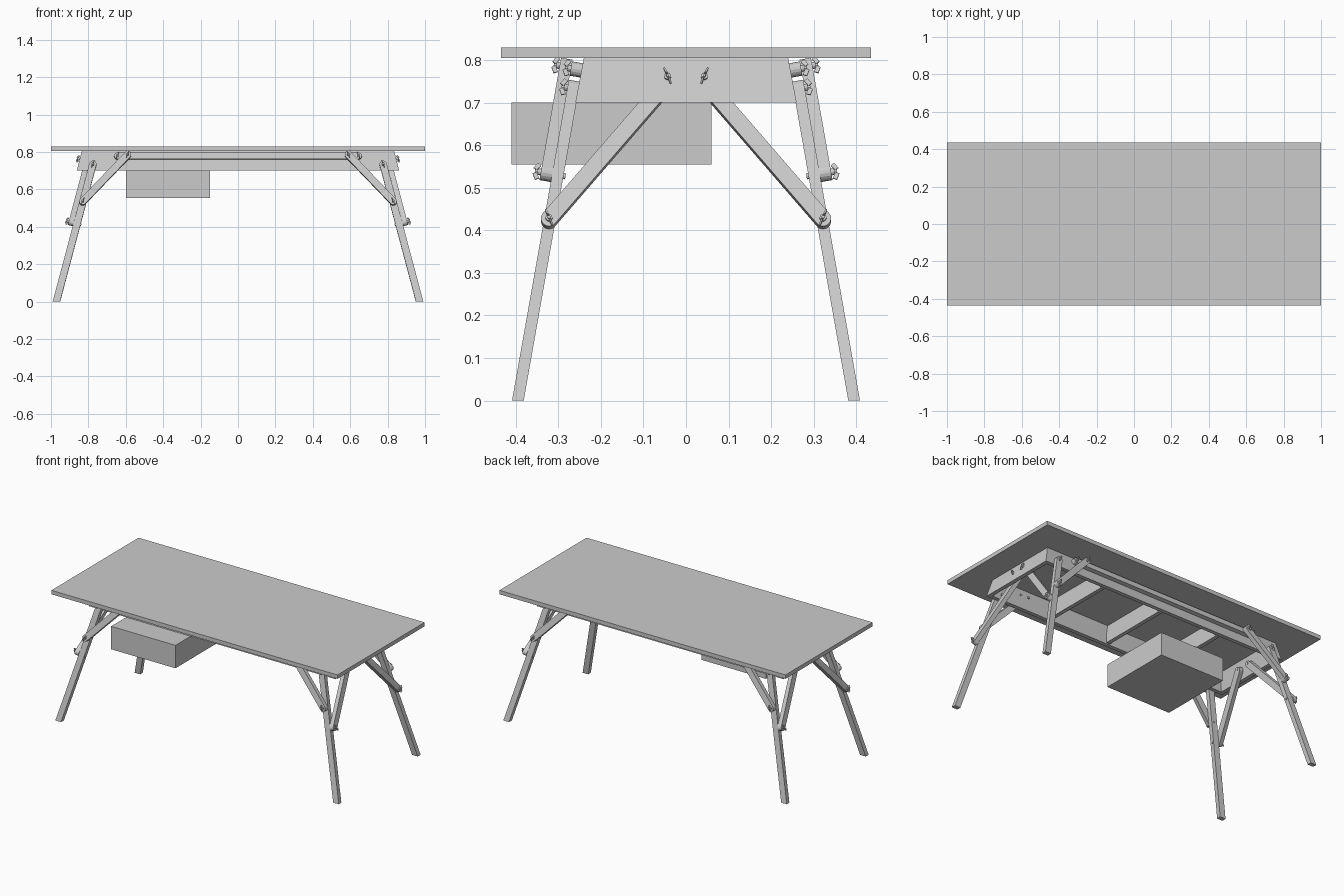
import bpy, bmesh, math
from mathutils import Vector, Matrix

cube = bpy.data.objects.get("Cube")
if cube:
    bpy.data.objects.remove(cube, do_unlink=True)

GREY = (0.6, 0.6, 0.6, 1)
mat = bpy.data.materials.new("plain_grey")
mat.use_nodes = True
mat.diffuse_color = GREY
mat.node_tree.nodes["Principled BSDF"].inputs["Base Color"].default_value = GREY

STOCK = 0.027      # thickness of the legs and braces
WIDTH = 0.038      # width of the legs and braces
TILT_Y = 0.177     # outward splay to front and back, per unit of height
TILT_X = 0.265     # outward splay to the ends, per unit of height
SIDE_N = Vector((0, -1, TILT_Y)).normalized()
END_N = Vector((1, 0, TILT_X)).normalized()


def finish(name, bm, mirror=(False, False)):
    bmesh.ops.recalc_face_normals(bm, faces=bm.faces)
    me = bpy.data.meshes.new(name)
    bm.to_mesh(me)
    bm.free()
    me.materials.append(mat)
    ob = bpy.data.objects.new(name, me)
    bpy.context.collection.objects.link(ob)
    if any(mirror):
        mod = ob.modifiers.new("mirror", "MIRROR")
        mod.use_axis = (mirror[0], mirror[1], False)
        mod.use_mirror_merge = False
    return ob


def add_box(bm, lo, hi):
    lo, hi = Vector(lo), Vector(hi)
    m = Matrix.Translation((lo + hi) / 2) @ Matrix.Diagonal((*(hi - lo), 1))
    bmesh.ops.create_cube(bm, size=1, matrix=m)


def box(name, lo, hi):
    bm = bmesh.new()
    add_box(bm, lo, hi)
    return finish(name, bm)


def side_point(x, z, layer=0):
    """Point in the leaning plane of the front legs, layers counted outward."""
    return Vector((x, -0.265 - TILT_Y * (0.735 - z), z)) + SIDE_N * STOCK * layer


def end_point(y, z):
    """Point in the leaning plane of the end braces."""
    return Vector((0.81 + TILT_X * (0.735 - z), y, z))


def bar(name, a, b, normal, width=WIDTH, mirror=(True, True), cut_floor=False):
    """Flat bar from bolt a to bolt b with rounded ends."""
    d = (b - a).normalized()
    side = normal.cross(d).normalized()
    bm = bmesh.new()
    ring = []
    for centre, start in ((b, 0), (a, math.pi)):
        for i in range(9):
            t = start + math.pi * i / 8
            ring.append(bm.verts.new(centre - normal * STOCK / 2 + width / 2
                                     * (side * math.cos(t) + d * math.sin(t))))
    face = bm.faces.new(ring)
    ext = bmesh.ops.extrude_face_region(bm, geom=[face])["geom"]
    bmesh.ops.translate(bm, vec=normal * STOCK,
                        verts=[v for v in ext if isinstance(v, bmesh.types.BMVert)])
    if cut_floor:
        geom = bm.verts[:] + bm.edges[:] + bm.faces[:]
        bmesh.ops.bisect_plane(bm, geom=geom, plane_co=(0, 0, 0),
                               plane_no=(0, 0, 1), clear_inner=True)
        bmesh.ops.holes_fill(bm, edges=[e for e in bm.edges if e.is_boundary])
    return finish(name, bm, mirror)


def wing_nut(name, p, normal, back, turn=0.4):
    """Bolt through the wood, with a two-winged nut outside at p."""
    rot = normal.to_track_quat("Z", "Y").to_matrix().to_4x4()
    m = Matrix.Translation(p) @ rot @ Matrix.Rotation(turn, 4, "Z")
    bm = bmesh.new()
    for radius, z0, z1 in ((0.0035, -back - 0.004, 0.014), (0.008, 0, 0.008),
                           (0.007, -back - 0.005, -back)):
        bmesh.ops.create_cone(bm, cap_ends=True, segments=12, radius1=radius,
                              radius2=radius, depth=z1 - z0,
                              matrix=m @ Matrix.Translation((0, 0, (z0 + z1) / 2)))
    for s in (-1, 1):
        wing = (Matrix.Translation((0, s * 0.012, 0.01)) @ Matrix.Rotation(-s * 0.5, 4, "X")
                @ Matrix.Diagonal((0.004, 0.016, 0.01, 1)))
        bmesh.ops.create_cube(bm, size=1, matrix=m @ wing)
    return finish(name, bm, (True, True))


# Table top and drawer box
box("table_top", (-1, -0.435, 0.805), (1, 0.435, 0.83))
box("drawer_box", (-0.6, -0.41, 0.555), (-0.15, 0.06, 0.70))

# Apron: hollow frame with leaning boards
bm = bmesh.new()
loops = []
for inset, z, grow in ((0, 0.70, 1), (0, 0.805, 0), (0.025, 0.805, 0), (0.025, 0.70, 1)):
    hx, hy = 0.835 + 0.027 * grow - inset, 0.24 + 0.02 * grow - inset
    loops.append([bm.verts.new((sx * hx, sy * hy, z))
                  for sx, sy in ((1, 1), (-1, 1), (-1, -1), (1, -1))])
for k in range(4):
    a, b = loops[k], loops[(k + 1) % 4]
    for i in range(4):
        j = (i + 1) % 4
        bm.faces.new((a[i], a[j], b[j], b[i]))
finish("apron_frame", bm)

# Cross ribs under the top
bm = bmesh.new()
for x in (-0.42, 0, 0.42):
    add_box(bm, (x - 0.0125, -0.225, 0.70), (x + 0.0125, 0.225, 0.805))
finish("cross_ribs", bm)

# Legs, long battens and braces
bar("leg", side_point(0.776, 0.733), side_point(0.984, -0.05), SIDE_N, cut_floor=True)
bar("long_batten", side_point(-0.645, 0.778), side_point(0.645, 0.778), SIDE_N,
    width=0.034, mirror=(False, True))
bar("side_brace", side_point(0.59, 0.78, 1), side_point(0.83, 0.53, 1), SIDE_N)
bar("end_brace", end_point(-0.045, 0.745), end_point(-0.322, 0.425), END_N)

# Bolts with wing nuts
wing_nut("brace_top_nut", side_point(0.59, 0.78, 1.5), SIDE_N, 0.08)
wing_nut("brace_foot_nut", side_point(0.83, 0.53, 1.5), SIDE_N, 0.054)
wing_nut("batten_nut", side_point(0.645, 0.778, 0.5), SIDE_N, 0.053)
wing_nut("leg_top_nut", side_point(0.776, 0.733, 0.5), SIDE_N, 0.053)
wing_nut("end_brace_foot_nut", end_point(-0.322, 0.425) + END_N * STOCK / 2, END_N, 0.065)
wing_nut("end_brace_top_nut", end_point(-0.043, 0.75) + END_N * 0.043, END_N, 0.055)
